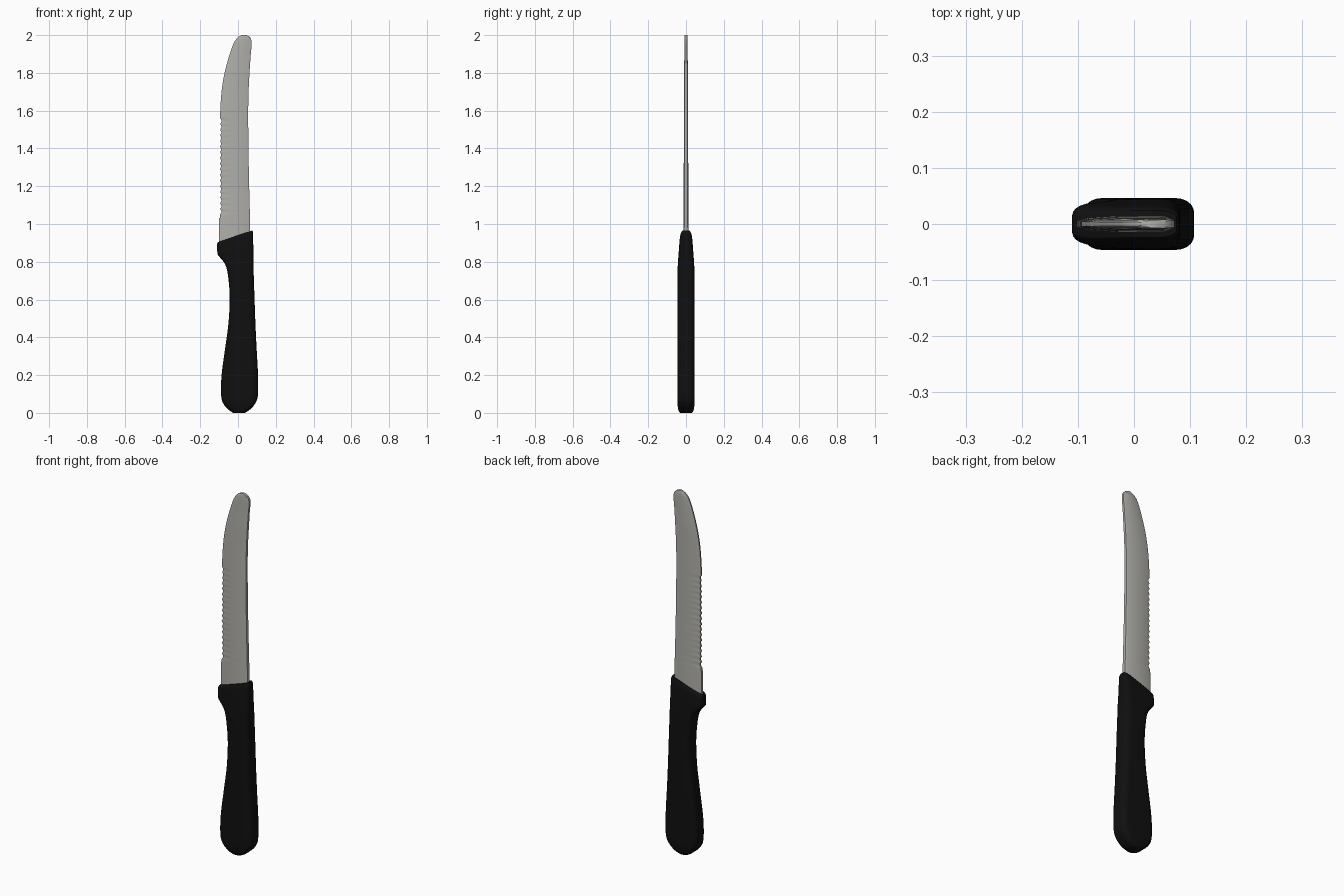
import bpy
import bmesh
import math

cube = bpy.data.objects.get("Cube")
if cube:
    bpy.data.objects.remove(cube, do_unlink=True)


def material(name, colour, roughness):
    mat = bpy.data.materials.new(name)
    mat.use_nodes = True
    mat.diffuse_color = colour
    bsdf = mat.node_tree.nodes["Principled BSDF"]
    bsdf.inputs["Base Color"].default_value = colour
    bsdf.inputs["Roughness"].default_value = roughness
    return mat


def smooth_stations(rows, steps):
    """Catmull-Rom interpolation through station rows."""
    out = []
    for i in range(len(rows) - 1):
        a, b, c, d = (rows[max(0, min(len(rows) - 1, i + k))] for k in (-1, 0, 1, 2))
        for s in range(steps):
            t = s / steps
            out.append([q + 0.5 * t * (r - p + t * (2 * p - 5 * q + 4 * r - e
                        + t * (3 * (q - r) + e - p)))
                        for p, q, r, e in zip(a, b, c, d)])
    out.append(list(rows[-1]))
    return out


def loft(name, rings, mat, angle):
    """Skin a stack of equal-length rings and cap both ends."""
    bm = bmesh.new()
    loops = [[bm.verts.new(p) for p in ring] for ring in rings]
    n = len(loops[0])
    for low, high in zip(loops, loops[1:]):
        for i in range(n):
            j = (i + 1) % n
            bm.faces.new((low[i], low[j], high[j], high[i]))
    bm.faces.new(loops[0][::-1])
    bm.faces.new(loops[-1])
    bmesh.ops.recalc_face_normals(bm, faces=bm.faces)
    mesh = bpy.data.meshes.new(name)
    bm.to_mesh(mesh)
    bm.free()
    mesh.materials.append(mat)
    obj = bpy.data.objects.new(name, mesh)
    bpy.context.collection.objects.link(obj)
    bpy.ops.object.select_all(action="DESELECT")
    obj.select_set(True)
    bpy.context.view_layer.objects.active = obj
    bpy.ops.object.shade_smooth_by_angle(angle=math.radians(angle))
    return obj


def handle_ring(zl, xl, zr, xr, half):
    """Rounded rectangle, tilted from the left edge height to the right one."""
    rx, ry = min(0.032, 0.45 * (xr - xl)), 0.55 * half
    ring = []
    for corner, (sx, sy) in enumerate(((1, 1), (-1, 1), (-1, -1), (1, -1))):
        for k in range(6):
            a = math.pi / 2 * (corner + k / 5)
            x = (xr - rx if sx > 0 else xl + rx) + rx * math.cos(a)
            y = sy * (half - ry) + ry * math.sin(a)
            ring.append((x, y, zl + (zr - zl) * (x - xl) / (xr - xl)))
    return ring


def blade_ring(z, xl, xr, half):
    """Flat section thinning toward the cutting edge, with scalloped teeth."""
    if 1.05 < z < 1.56:
        xl += 0.008 * abs(math.sin(math.pi * (z - 1.05) / 0.03))
    w = xr - xl
    side = [(xl, 0.4 * half), (xl + 0.12 * w, 0.75 * half), (xl + 0.4 * w, half),
            (xr - 0.06 * w, half), (xr, 0.7 * half)]
    return [(x, -y, z) for x, y in side] + [(x, y, z) for x, y in reversed(side)]


black = material("black plastic", (0.005, 0.005, 0.005, 1), 0.5)
steel = material("brushed steel", (0.43, 0.425, 0.4, 1), 0.4)

# Handle: left height, left x, right height, right x, half thickness
handle_rows = [
    (0.0, -0.025, 0.0, 0.035, 0.032),
    (0.015, -0.048, 0.015, 0.06, 0.04),
    (0.045, -0.075, 0.045, 0.088, 0.045),
    (0.09, -0.089, 0.09, 0.105, 0.046),
    (0.2, -0.087, 0.2, 0.106, 0.046),
    (0.35, -0.067, 0.35, 0.098, 0.046),
    (0.48, -0.05, 0.48, 0.092, 0.046),
    (0.62, -0.044, 0.62, 0.087, 0.046),
    (0.74, -0.055, 0.74, 0.083, 0.045),
    (0.79, -0.07, 0.81, 0.082, 0.042),
    (0.82, -0.093, 0.85, 0.081, 0.039),
    (0.84, -0.108, 0.88, 0.081, 0.037),
    (0.87, -0.11, 0.92, 0.08, 0.034),
    (0.895, -0.11, 0.952, 0.08, 0.03),
    (0.904, -0.106, 0.966, 0.076, 0.024),
]
loft("handle", [handle_ring(*r) for r in smooth_stations(handle_rows, 4)], black, 50)

# Blade: height, cutting edge x, spine x, half thickness
blade_rows = [
    (0.86, -0.1, 0.066, 0.014),
    (1.02, -0.1, 0.064, 0.013),
    (1.05, -0.096, 0.063, 0.013),
    (1.3, -0.097, 0.057, 0.012),
    (1.56, -0.095, 0.054, 0.011),
    (1.7, -0.087, 0.056, 0.01),
    (1.8, -0.071, 0.061, 0.01),
    (1.89, -0.047, 0.067, 0.009),
    (1.95, -0.026, 0.072, 0.009),
    (1.978, -0.01, 0.069, 0.009),
    (1.993, 0.006, 0.058, 0.008),
    (2.0, 0.022, 0.042, 0.007),
]
loft("blade", [blade_ring(*r) for r in smooth_stations(blade_rows, 40)], steel, 30)
